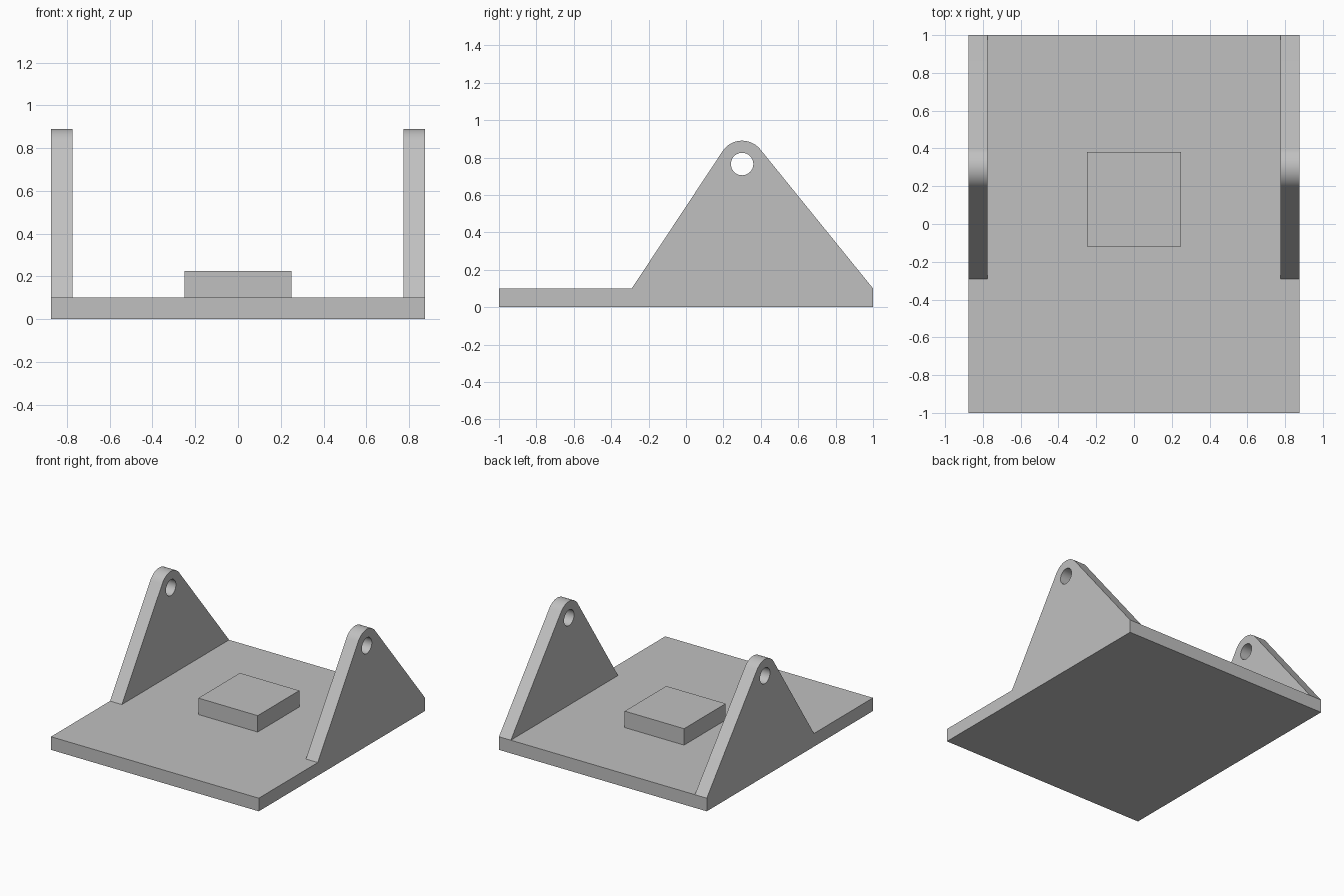
import bpy, bmesh, math
from mathutils import Vector

cube = bpy.data.objects.get("Cube")
if cube:
    bpy.data.objects.remove(cube, do_unlink=True)

grey = bpy.data.materials.new("plain grey")
grey.use_nodes = True
GREY = (0.53, 0.53, 0.53, 1)
grey.diffuse_color = GREY
grey.node_tree.nodes["Principled BSDF"].inputs["Base Color"].default_value = GREY


def finish(name, bm):
    bmesh.ops.recalc_face_normals(bm, faces=bm.faces[:])
    mesh = bpy.data.meshes.new(name)
    bm.to_mesh(mesh)
    bm.free()
    mesh.materials.append(grey)
    obj = bpy.data.objects.new(name, mesh)
    bpy.context.collection.objects.link(obj)
    return obj


def box(name, low, high):
    bm = bmesh.new()
    bmesh.ops.create_cube(bm, size=1)
    low, high = Vector(low), Vector(high)
    for v in bm.verts:
        v.co = (low + high) / 2 + v.co * (high - low)
    return finish(name, bm)


def arc(centre, radius, start, end, steps):
    return [(centre[0] + radius * math.cos(start + (end - start) * i / steps),
             centre[1] + radius * math.sin(start + (end - start) * i / steps))
            for i in range(steps + 1)]


def tangent_angle(point, centre, radius, side):
    # Direction from the circle centre to the tangent point seen from a corner
    dy, dz = point[0] - centre[0], point[1] - centre[1]
    return math.atan2(dz, dy) + side * math.acos(radius / math.hypot(dy, dz))


def lug(name, x, width):
    # Triangular ear with a rounded top and a round pin hole
    centre, radius = (0.3, 0.765), 0.125
    front, back = (-0.29, 0.1), (1.0, 0.1)
    start = tangent_angle(back, centre, radius, 1)
    end = tangent_angle(front, centre, radius, -1) % math.tau
    outline = [front, back] + arc(centre, radius, start, end, 24)
    hole = arc(centre, 0.06, 0, math.tau, 40)[:-1]

    bm = bmesh.new()
    edges = []
    for loop in (outline, hole):
        verts = [bm.verts.new((x, y, z)) for y, z in loop]
        edges += [bm.edges.new((a, b)) for a, b in zip(verts, verts[1:] + verts[:1])]
    bmesh.ops.triangle_fill(bm, edges=edges, use_beauty=True)
    side = bmesh.ops.extrude_face_region(bm, geom=bm.faces[:], use_keep_orig=True)
    moved = [g for g in side["geom"] if isinstance(g, bmesh.types.BMVert)]
    bmesh.ops.translate(bm, verts=moved, vec=(width, 0, 0))
    obj = finish(name, bm)
    bpy.ops.object.select_all(action='DESELECT')
    obj.select_set(True)
    bpy.context.view_layer.objects.active = obj
    bpy.ops.object.shade_smooth_by_angle(angle=math.radians(30))


# Flat base and raised centre pad
box("base_plate", (-0.875, -1, 0), (0.875, 1, 0.1))
box("centre_pad", (-0.25, -0.12, 0.1), (0.25, 0.38, 0.225))

# Pair of mounting lugs along the sides
for name, side in (("left_lug", 1), ("right_lug", -1)):
    lug(name, side * 0.875, -side * 0.1)
